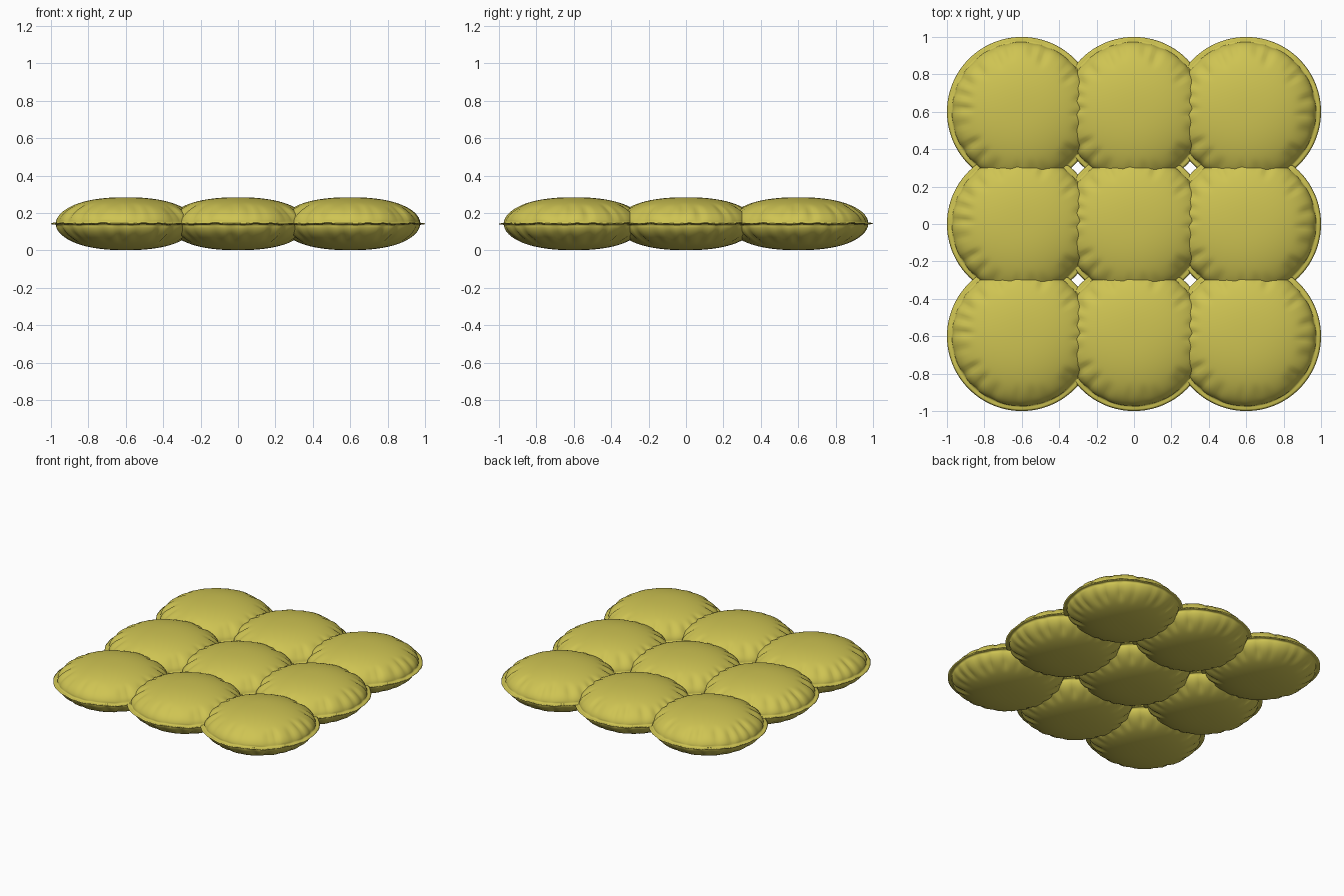
import bpy, bmesh, math, random

if "Cube" in bpy.data.objects:
    bpy.data.objects.remove(bpy.data.objects["Cube"])

random.seed(4)
SEG, R, H, MID = 128, 0.375, 0.1415, 0.1425
RIM = 0.4

# Wrinkles: narrow radial creases pulled in around the seam
def make_creases():
    n = 22
    return [((i + random.uniform(-.3, .3)) * math.tau / n, random.uniform(.045, .08),
             random.uniform(.05, .17), random.uniform(.75, .86)) for i in range(n)]

def crease(creases, a, s):
    total = 0
    for ca, width, depth, start in creases:
        d = (a - ca + math.pi) % math.tau - math.pi
        reach = max(0, min(1, (s - start + .12) / .22))
        total += depth * math.exp(-(d / width) ** 2) * reach * reach * (3 - 2 * reach)
    return total

# Half profile: puffed dome, pinched at the seam, then a thin flat flange
dome = []
for i in range(1, 25):
    t = 1.47 * i / 24
    dome.append((R * math.sin(t) ** (2 / 2.3), H * math.cos(t)))
flange = [(.372, .005), (.38, .0035), (.39, .003)]

def build_cushion():
    bm = bmesh.new()
    ang = [math.tau * k / SEG for k in range(SEG)]
    wave = [.002 * math.sin(9 * a) + .0015 * math.sin(23 * a + 1) for a in ang]
    edge = [bm.verts.new((RIM * math.cos(a), RIM * math.sin(a), MID + w))
            for a, w in zip(ang, wave)]
    for side in (1, -1):
        creases = make_creases()
        pole = bm.verts.new((0, 0, MID + side * H))
        prev = None
        rings = [(r, h, True) for r, h in dome] + [(r, h, False) for r, h in flange]
        for r, h, puffed in rings:
            ring = []
            for a, w in zip(ang, wave):
                c = crease(creases, a, r / R) if puffed else 0
                rr, hh = r * (1 - .12 * c), h * (1 - c)
                zz = MID + side * hh + w * (r / RIM) ** 8
                ring.append(bm.verts.new((rr * math.cos(a), rr * math.sin(a), zz)))
            for k in range(SEG):
                j = (k + 1) % SEG
                if prev is None:
                    bm.faces.new((pole, ring[k], ring[j]))
                else:
                    bm.faces.new((prev[k], ring[k], ring[j], prev[j]))
            prev = ring
        for k in range(SEG):
            j = (k + 1) % SEG
            bm.faces.new((prev[k], edge[k], edge[j], prev[j]))
    bmesh.ops.recalc_face_normals(bm, faces=bm.faces)
    for f in bm.faces:
        f.smooth = True
    me = bpy.data.meshes.new("round_cushion")
    bm.to_mesh(me)
    bm.free()
    return me

# Yellow fabric
fabric = bpy.data.materials.new("yellow_fabric")
fabric.diffuse_color = (.62, .55, .085, 1)
fabric.use_nodes = True
fabric.node_tree.nodes["Principled BSDF"].inputs["Base Color"].default_value = fabric.diffuse_color
mesh = build_cushion()
mesh.materials.append(fabric)

# Three by three grid of overlapping cushions
for row in range(3):
    for col in range(3):
        ob = bpy.data.objects.new(f"cushion_row{row + 1}_col{col + 1}", mesh)
        ob.location = ((col - 1) * .6, (row - 1) * .6, 0)
        bpy.context.collection.objects.link(ob)
